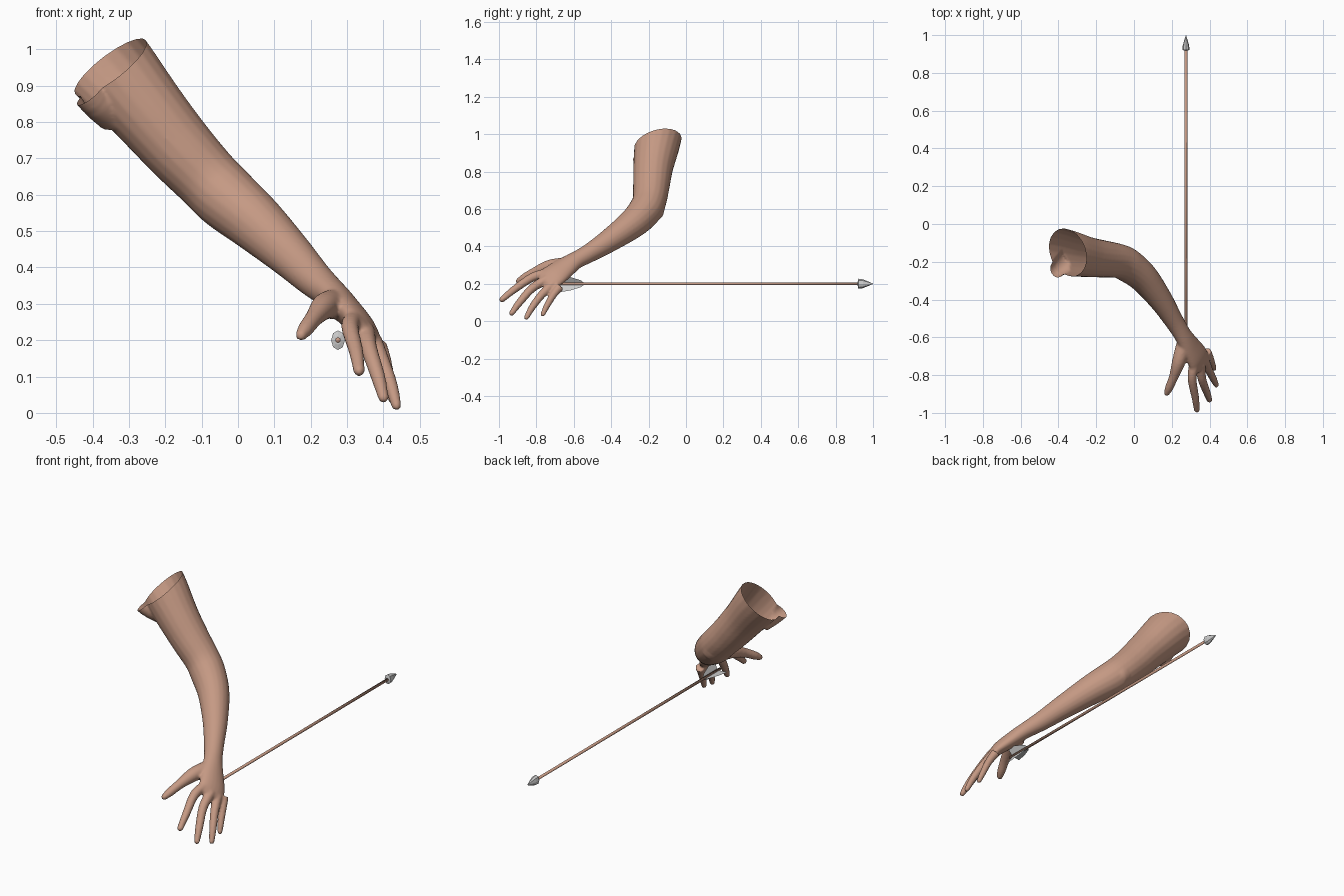
import bpy, bmesh, math
from mathutils import Vector

cube = bpy.data.objects.get("Cube")
if cube:
    bpy.data.objects.remove(cube)


def material(name, rgb):
    m = bpy.data.materials.new(name)
    m.use_nodes = True
    m.diffuse_color = (*rgb, 1)
    m.node_tree.nodes["Principled BSDF"].inputs["Base Color"].default_value = (*rgb, 1)
    return m


skin = material("skin", (0.56, 0.32, 0.23))
grey = material("light_grey", (0.6, 0.6, 0.6))


def add_object(name, bm, mat, smooth=True):
    me = bpy.data.meshes.new(name)
    bmesh.ops.recalc_face_normals(bm, faces=bm.faces)
    bm.to_mesh(me)
    bm.free()
    me.materials.append(mat)
    for p in me.polygons:
        p.use_smooth = smooth
    ob = bpy.data.objects.new(name, me)
    bpy.context.collection.objects.link(ob)
    return ob


def spline(points, steps=5):
    """Catmull-Rom curve through points of position and two radii."""
    p = [Vector(q) for q in points]
    p = [p[0] * 2 - p[1]] + p + [p[-1] * 2 - p[-2]]
    out = []
    for a, b, c, d in zip(p, p[1:], p[2:], p[3:]):
        for i in range(steps):
            t = i / steps
            out.append((b * 2 + (c - a) * t + (a * 2 - b * 5 + c * 4 - d) * t ** 2
                        + (b * 3 - a - c * 3 + d) * t ** 3) * 0.5)
    return out + [p[-2]]


ACROSS = Vector((0.54, 0.64, -0.54)).normalized()   # index side to little finger side


def limb(bm, points, sides=20):
    """Closed elliptical tube with a domed far end."""
    path = spline([q if len(q) == 5 else (*q, q[3]) for q in points])
    pos = [Vector(q[:3]) for q in path]
    size = [(q[3], q[4]) for q in path]
    end = (pos[-1] - pos[-2]).normalized()
    tip, (ra, rb) = pos[-1], size[-1]
    for ang in (0.5, 1.0, 1.35):
        pos.append(tip + end * rb * math.sin(ang))
        size.append((ra * math.cos(ang), rb * math.cos(ang)))
    rings = []
    for i, c in enumerate(pos):
        t = (pos[min(i + 1, len(pos) - 1)] - pos[max(i - 1, 0)]).normalized()
        u = (ACROSS - t * ACROSS.dot(t)).normalized()
        v = t.cross(u)
        ra, rb = size[i]
        rings.append([bm.verts.new(c + u * ra * math.cos(k * math.tau / sides)
                                   + v * rb * math.sin(k * math.tau / sides))
                      for k in range(sides)])
    for r, s in zip(rings, rings[1:]):
        for k in range(sides):
            n = (k + 1) % sides
            bm.faces.new((r[k], r[n], s[n], s[k]))
    bm.faces.new(rings[0][::-1])
    bm.faces.new(rings[-1])


# Arm, palm and fingers, fused into one skin
body = bmesh.new()
limb(body, [(-.43, -.14, 1.04, .13), (-.345, -.155, .945, .122), (-.245, -.175, .825, .107),
            (-.16, -.185, .725, .098), (-.085, -.195, .645, .091), (-.03, -.22, .59, .09),
            (.05, -.285, .522, .08), (.14, -.40, .438, .064), (.21, -.51, .368, .051),
            (.26, -.59, .325, .048, .042)])
limb(body, [(.22, -.525, .36, .048, .044), (.26, -.59, .325, .05, .042),
            (.297, -.65, .285, .064, .04), (.335, -.705, .245, .074, .034),
            (.352, -.745, .218, .074, .024)])
limb(body, [(-.07, -.2, .63, .07), (-.05, -.178, .597, .064)])            # elbow
limb(body, [(-.34, -.18, .83, .06), (-.4, -.235, .865, .045), (-.45, -.27, .92, .035)])
fingers = [
    [(.265, -.64, .3, .042), (.237, -.73, .292, .036), (.21, -.81, .262, .025),
     (.187, -.865, .232, .022), (.174, -.895, .214, .016)],
    [(.32, -.73, .258, .028), (.308, -.82, .235, .024), (.325, -.92, .168, .02),
     (.333, -.983, .116, .016)],
    [(.35, -.74, .225, .027), (.36, -.82, .178, .023), (.385, -.89, .1, .02),
     (.4, -.932, .042, .015)],
    [(.37, -.71, .2, .026), (.395, -.77, .143, .022), (.42, -.82, .078, .019),
     (.436, -.853, .02, .014)],
    [(.385, -.675, .185, .025), (.403, -.71, .14, .02), (.416, -.745, .08, .017),
     (.425, -.765, .037, .013)],
]
for f in fingers:
    limb(body, f)
arm = add_object("arm_and_hand", body, skin)
fuse = arm.modifiers.new("fuse", 'REMESH')
fuse.mode = 'VOXEL'
fuse.voxel_size = 0.006
relax = arm.modifiers.new("relax", 'SMOOTH')
relax.factor = 0.5
relax.iterations = 6
deps = bpy.context.evaluated_depsgraph_get()
fused = bpy.data.meshes.new_from_object(arm.evaluated_get(deps))
arm.modifiers.clear()

# Open the upper end of the arm
bm = bmesh.new()
bm.from_mesh(fused)
bmesh.ops.bisect_plane(bm, geom=bm.verts[:] + bm.edges[:] + bm.faces[:],
                       plane_co=(-.345, -.15, .955), plane_no=(-.59, -.26, .76),
                       clear_outer=True)
bm.to_mesh(fused)
bm.free()
arm.data = fused
fused.materials.clear()
fused.materials.append(skin)
for p in fused.polygons:
    p.use_smooth = True
    p.material_index = 0

# Arrow lying along y: turned parts from (y, radius) profiles
AXIS = Vector((.275, 0, .2))


def turned(name, profile, mat, sides, squash=1.0, smooth=True):
    bm = bmesh.new()
    rings = [[bm.verts.new(AXIS + Vector((r * squash * math.cos(k * math.tau / sides), y,
                                          r * math.sin(k * math.tau / sides))))
              for k in range(sides)] for y, r in profile]
    for r, s in zip(rings, rings[1:]):
        for k in range(sides):
            n = (k + 1) % sides
            bm.faces.new((r[k], r[n], s[n], s[k]))
    bm.faces.new(rings[0])
    bm.faces.new(rings[-1])
    return add_object(name, bm, mat, smooth)


turned("arrow_shaft", [(-.69, .0075), (.94, .0075)], skin, 12)
turned("arrow_head", [(.918, .012), (.922, .027), (.945, .024), (.975, .012), (1, .001)],
       grey, 8, 0.7, False)

# Three thin vanes around the rear of the shaft
for name, deg in (("right_vane", 180), ("lower_vane", -60), ("upper_vane", 60)):
    out = Vector((math.cos(math.radians(deg)), 0, math.sin(math.radians(deg))))
    bm = bmesh.new()
    bm.faces.new([bm.verts.new(AXIS + out * w + Vector((0, y, 0))) for y, w in
                  ((-.54, 0), (-.56, .02), (-.62, .042), (-.68, .052), (-.67, 0))])
    add_object(name, bm, grey, False)
